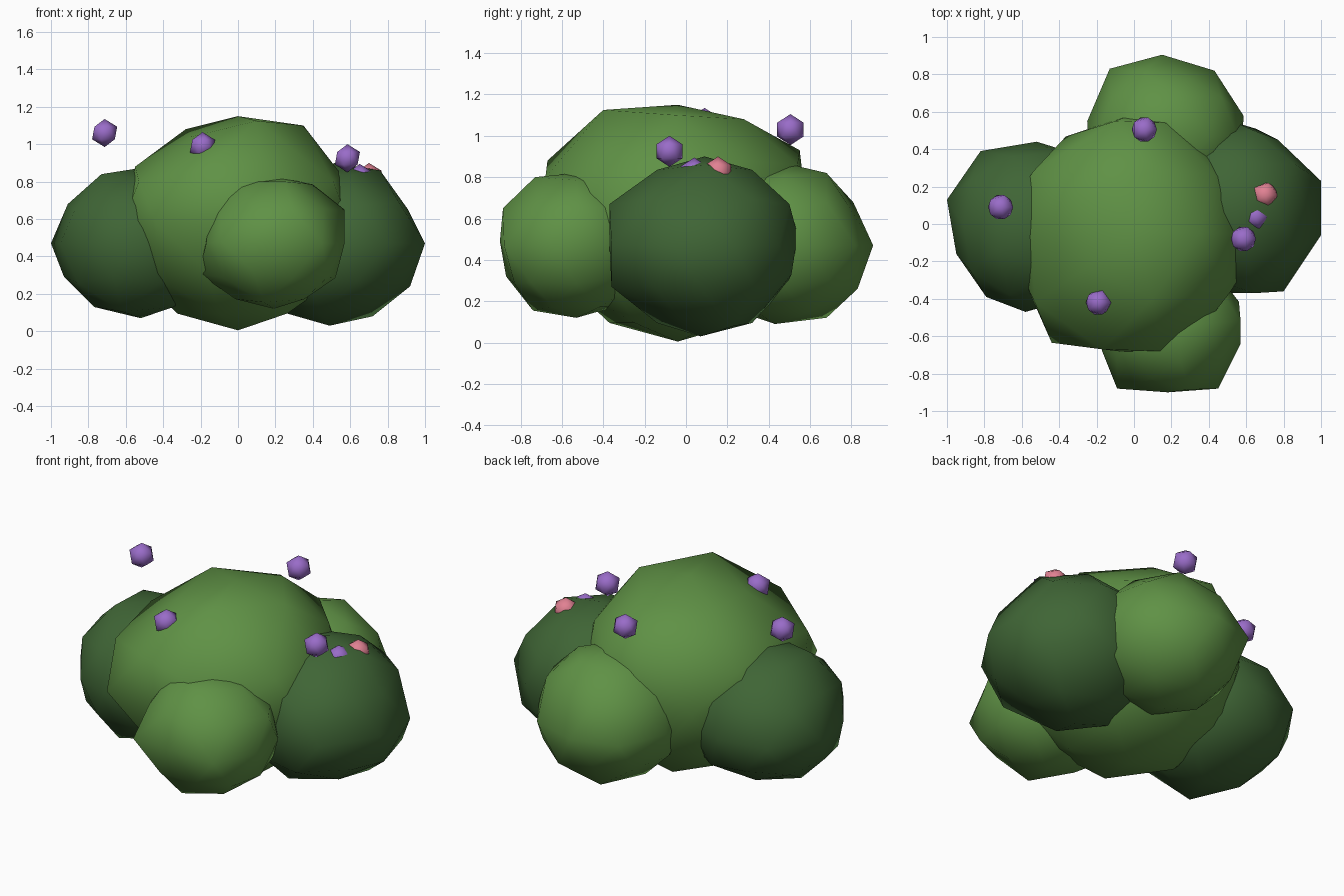
import bpy
import bmesh
from mathutils import Vector


def material(name, rgb):
    m = bpy.data.materials.new(name)
    m.diffuse_color = (*rgb, 1.0)
    return m


LIGHT = material("light leaf green", (0.115, 0.285, 0.060))
DARK = material("dark leaf green", (0.050, 0.130, 0.036))
PURPLE = material("purple berry", (0.32, 0.15, 0.58))
PINK = material("pink berry", (0.75, 0.22, 0.29))


def blob(name, centre, radii, mat, subdiv, bumps=()):
    """Smooth low-poly ball; each bump pulls the nearest vertex to that point."""
    bm = bmesh.new()
    bmesh.ops.create_icosphere(bm, subdivisions=subdiv, radius=1.0)
    c = Vector(centre)
    for v in bm.verts:
        v.co = Vector(a * r for a, r in zip(v.co, radii)) + c
    free = list(bm.verts)
    for b in bumps:
        p = Vector(b)
        v = min(free, key=lambda w: (w.co - p).length)
        v.co = p
        free.remove(v)
    for f in bm.faces:
        f.smooth = True
    for v in bm.verts:
        v.co -= c
    me = bpy.data.meshes.new(name)
    bm.to_mesh(me)
    bm.free()
    me.materials.append(mat)
    ob = bpy.data.objects.new(name, me)
    ob.location = c
    bpy.context.collection.objects.link(ob)
    return ob


# Large central foliage clump
blob("foliage_centre", (0, -0.05, 0.58), (0.62, 0.64, 0.57), LIGHT, 2, [
    (0, -0.04, 1.15), (0, -0.04, 0.005), (0.35, -0.05, 1.10),
    (-0.28, 0.15, 1.08), (-0.25, -0.23, 1.04), (0.10, -0.40, 1.125),
    (0.10, 0.28, 1.08), (-0.10, 0.55, 0.93), (-0.17, -0.67, 0.88),
    (-0.53, -0.42, 0.80), (-0.44, -0.635, 0.58), (0.17, 0.54, 0.86),
    (-0.54, 0.28, 0.82), (0.14, -0.68, 0.80), (-0.55, -0.05, 0.88),
    (0.31, -0.63, 0.60), (-0.61, 0.17, 0.60), (-0.61, -0.25, 0.60),
    (0.51, -0.37, 0.80)])

# Dark clump on the left
blob("foliage_left", (-0.54, -0.01, 0.47), (0.46, 0.46, 0.40), DARK, 2, [
    (-1.0, 0.13, 0.47), (-0.95, -0.16, 0.47), (-0.82, 0.39, 0.47),
    (-0.79, -0.39, 0.47), (-0.52, 0.44, 0.47), (-0.58, -0.47, 0.47),
    (-0.52, -0.01, 0.07), (-0.73, -0.14, 0.84), (-0.73, 0.13, 0.83),
    (-0.91, -0.01, 0.68), (-0.93, -0.01, 0.29), (-0.77, -0.01, 0.13),
    (-0.61, 0.20, 0.155), (-0.62, -0.26, 0.105)])

# Dark clump on the right
blob("foliage_right", (0.52, 0.09, 0.465), (0.49, 0.46, 0.435), DARK, 2, [
    (1.0, 0.23, 0.47), (1.0, -0.06, 0.47), (0.77, 0.45, 0.47),
    (0.80, -0.36, 0.47), (0.55, 0.54, 0.52), (0.49, 0.07, 0.03),
    (0.76, 0.09, 0.86), (0.91, 0.09, 0.65), (0.92, 0.09, 0.24),
    (0.72, 0.23, 0.08), (0.64, 0.50, 0.67), (0.64, -0.37, 0.67),
    (0.64, -0.36, 0.27), (0.65, 0.51, 0.33), (0.71, -0.04, 0.125)])

# Light clump at the front
blob("foliage_front", (0.19, -0.53, 0.47), (0.39, 0.37, 0.35), LIGHT, 2, [
    (-0.09, -0.88, 0.48), (0.18, -0.90, 0.49), (0.45, -0.88, 0.47),
    (0.29, -0.885, 0.65), (0.08, -0.87, 0.32), (0.57, -0.64, 0.47),
    (-0.17, -0.68, 0.47), (0.57, -0.52, 0.65), (-0.21, -0.53, 0.31),
    (-0.15, -0.53, 0.65), (0.23, -0.53, 0.82), (0.40, -0.53, 0.785),
    (0.0, -0.64, 0.80), (0.25, -0.73, 0.80), (0.14, -0.74, 0.155),
    (0.48, -0.75, 0.29)])

# Light clump at the back
blob("foliage_back", (0.17, 0.47, 0.475), (0.43, 0.42, 0.385), LIGHT, 2, [
    (0.15, 0.905, 0.47), (0.43, 0.82, 0.47), (0.585, 0.58, 0.47),
    (-0.13, 0.83, 0.47), (-0.25, 0.55, 0.47), (0.28, 0.83, 0.26),
    (0.10, 0.68, 0.12), (0.17, 0.43, 0.09), (0.24, 0.68, 0.82),
    (0.17, 0.51, 0.86), (0.29, 0.78, 0.67), (-0.12, 0.67, 0.655)])

# Berries scattered over the top
for name, place, mat in [
        ("berry_left", (-0.713, 0.09, 1.06), PURPLE),
        ("berry_back", (0.055, 0.505, 1.03), PURPLE),
        ("berry_right", (0.585, -0.08, 0.925), PURPLE),
        ("berry_front", (-0.19, -0.42, 0.99), PURPLE),
        ("berry_right_sunken", (0.65, 0.04, 0.82), PURPLE),
        ("berry_pink", (0.70, 0.155, 0.825), PINK)]:
    blob(name, place, (0.075, 0.075, 0.075), mat, 1)
